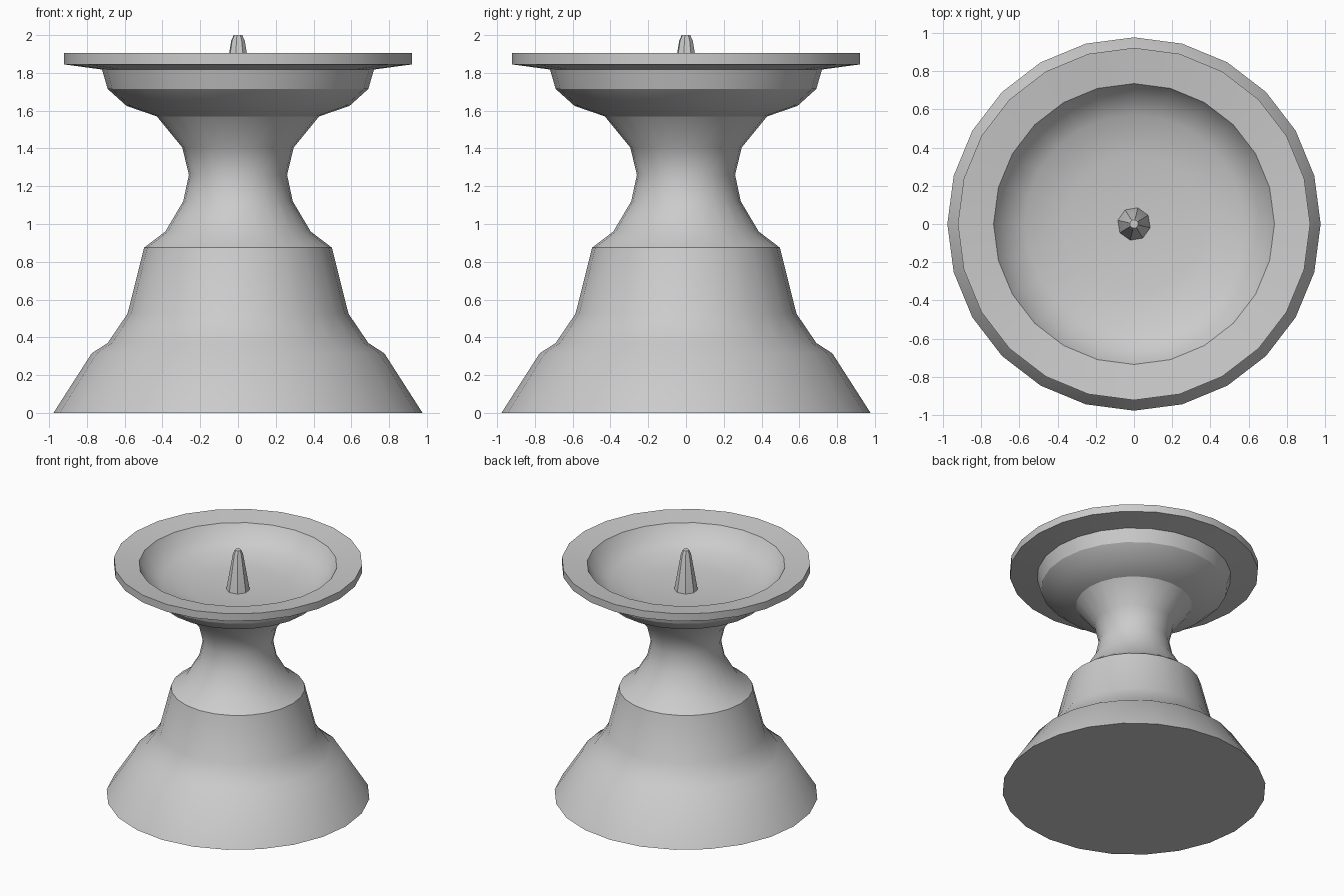
import bpy, bmesh
from math import cos, sin, pi, radians

if "Cube" in bpy.data.objects:
    bpy.data.objects.remove(bpy.data.objects["Cube"])


def lathe(name, profile, sides, phase=0.0):
    """Revolve (radius, z) points round z; radius 0 becomes a single pole vertex."""
    bm = bmesh.new()
    rings = []
    for r, z in profile:
        if r == 0:
            rings.append([bm.verts.new((0, 0, z))] * sides)
        else:
            rings.append([bm.verts.new((r * cos(phase + 2 * pi * i / sides),
                                        r * sin(phase + 2 * pi * i / sides), z))
                          for i in range(sides)])
    for a, b in zip(rings, rings[1:]):
        for i in range(sides):
            j = (i + 1) % sides
            corners = list(dict.fromkeys((a[i], a[j], b[j], b[i])))
            bm.faces.new(corners)
    bmesh.ops.recalc_face_normals(bm, faces=bm.faces[:])
    mesh = bpy.data.meshes.new(name)
    bm.to_mesh(mesh)
    bm.free()
    obj = bpy.data.objects.new(name, mesh)
    bpy.context.collection.objects.link(obj)
    bpy.ops.object.select_all(action='DESELECT')
    obj.select_set(True)
    bpy.context.view_layer.objects.active = obj
    bpy.ops.object.shade_smooth_by_angle(angle=radians(30))
    return obj


# Turned body: foot, stepped bell, neck, and hollow dish
lathe("candle_holder_body", [
    (0, 0), (0.977, 0), (0.775, 0.315), (0.69, 0.37), (0.585, 0.525),
    (0.497, 0.875), (0.385, 0.96), (0.29, 1.12), (0.26, 1.26),
    (0.295, 1.405), (0.43, 1.57), (0.59, 1.625), (0.69, 1.715),
    (0.72, 1.818), (0.922, 1.845), (0.922, 1.905),
    (0.735, 1.88), (0.68, 1.79), (0.57, 1.725), (0.36, 1.685), (0, 1.675),
], 24)

# Spike that holds the candle
lathe("candle_spike", [
    (0, 1.66), (0.09, 1.66), (0.037, 1.97), (0.023, 2.0), (0, 2.0),
], 8, radians(32))
